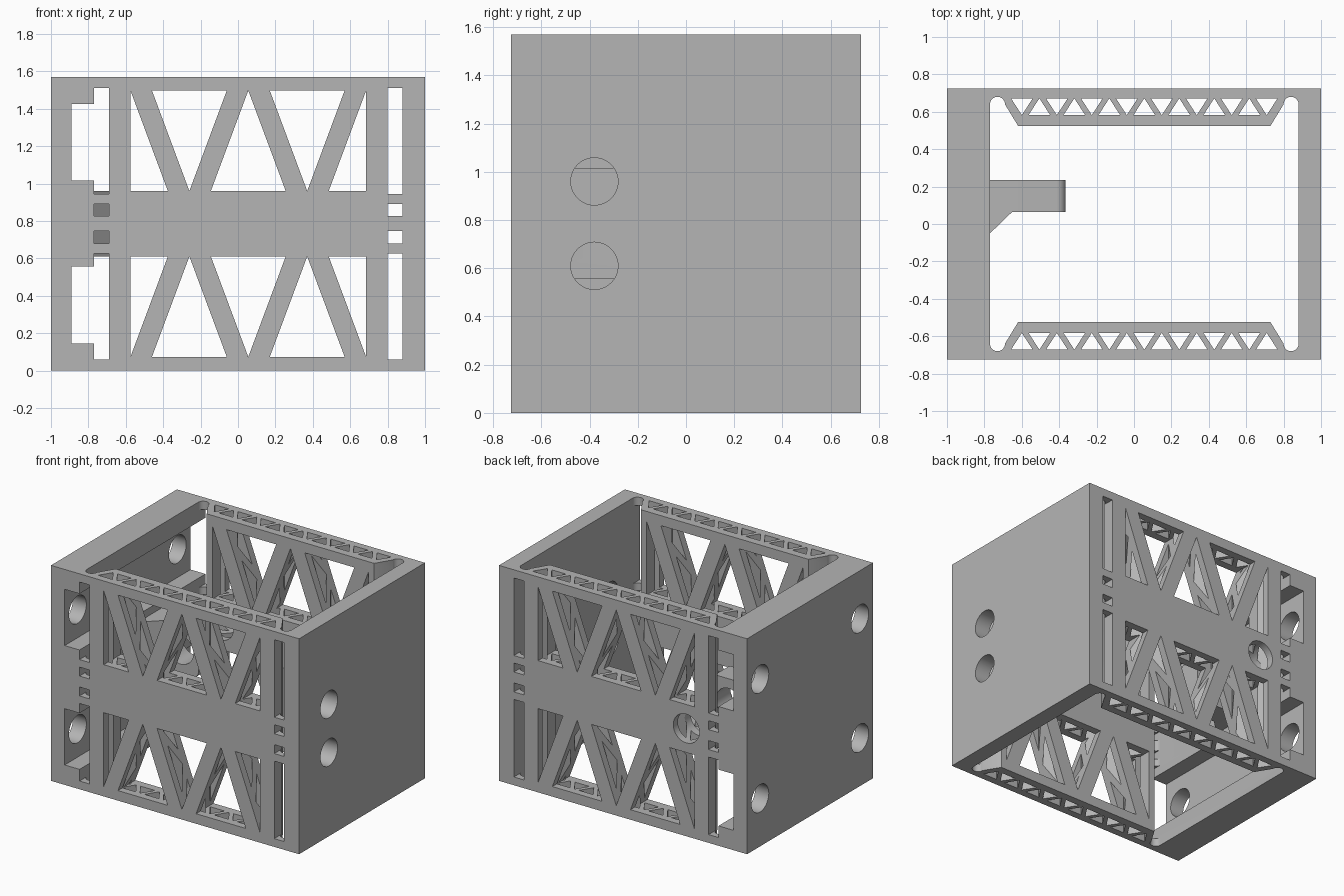
import bpy
import bmesh
import math
from mathutils import Vector

cube = bpy.data.objects.get("Cube")
if cube:
    bpy.data.objects.remove(cube)

WIDE, DEEP, TALL = 1.0, 0.725, 1.57
MID_X, MID_Z = 0.055, TALL / 2

grey = bpy.data.materials.new("plain grey")
grey.use_nodes = True
colour = (0.46, 0.46, 0.46, 1)
grey.diffuse_color = colour
grey.node_tree.nodes["Principled BSDF"].inputs["Base Color"].default_value = colour


def prism(bm, outline, axis, lo, hi):
    """Extrude a flat outline along x (points y,z), y (points x,z) or z (points x,y)."""
    place = {"x": lambda a, b, t: Vector((t, a, b)),
             "y": lambda a, b, t: Vector((a, t, b)),
             "z": lambda a, b, t: Vector((a, b, t))}[axis]
    low = [bm.verts.new(place(a, b, lo)) for a, b in outline]
    high = [bm.verts.new(place(a, b, hi)) for a, b in outline]
    faces = [bm.faces.new(low), bm.faces.new(high)]
    n = len(outline)
    for i in range(n):
        j = (i + 1) % n
        faces.append(bm.faces.new((low[i], low[j], high[j], high[i])))
    bmesh.ops.recalc_face_normals(bm, faces=faces)


def rect(a0, a1, b0, b1):
    return [(a0, b0), (a1, b0), (a1, b1), (a0, b1)]


def arc(a, b, r, start, end, steps):
    angles = [math.radians(start + (end - start) * i / steps) for i in range(steps + 1)]
    return [(a + r * math.cos(t), b + r * math.sin(t)) for t in angles]


def circle(a, b, r):
    return arc(a, b, r, 0, 360, 48)[:-1]


def make(name, parts):
    bm = bmesh.new()
    for part in parts:
        prism(bm, *part)
    mesh = bpy.data.meshes.new(name)
    bm.to_mesh(mesh)
    bm.free()
    mesh.materials.append(grey)
    obj = bpy.data.objects.new(name, mesh)
    bpy.context.collection.objects.link(obj)
    return obj


def carve(obj, cutters):
    """Subtract the cutters, keep the result and remove the cutters."""
    for cutter in cutters:
        cutter.hide_render = True
        mod = obj.modifiers.new("cut", "BOOLEAN")
        mod.operation = "DIFFERENCE"
        mod.solver = "EXACT"
        mod.object = cutter
    graph = bpy.context.evaluated_depsgraph_get()
    mesh = bpy.data.meshes.new_from_object(obj.evaluated_get(graph))
    obj.modifiers.clear()
    obj.data = mesh
    for cutter in cutters:
        bpy.data.objects.remove(cutter)


# Open cavity, with a rounded pocket in each corner
back_edge = (arc(0.84, 0.64, 0.04, 0, 180, 16) + [(0.73, 0.525), (-0.62, 0.525)]
             + arc(-0.73, 0.64, 0.04, 0, 180, 16))
front_edge = [(x, -y) for x, y in reversed(back_edge)]
cavity = make("cavity_cutter", [(back_edge + front_edge, "z", -0.1, TALL + 0.1)])

# Upright triangular voids inside the front and back walls
voids = []
pitch, half, outer, inner = 0.187, 0.058, 0.672, 0.582
for side in (-1, 1):
    for i in range(15):
        x = MID_X + (i - 7) * pitch / 2
        base, tip = (outer, inner) if i % 2 == 0 else (inner, outer)
        tri = [(x - half, side * base), (x + half, side * base), (x, side * tip)]
        voids.append((tri, "z", -0.1, TALL + 0.1))
truss = make("truss_cutter", voids)

# Triangular windows and narrow slots, mirrored about mid height
near, far = 0.175, 0.712
openings = []
for side in (-1, 1):
    def window(points):
        openings.append(([(MID_X + x, MID_Z + side * z) for x, z in points], "y", -0.8, 0.8))

    window([(-0.2, near), (0.2, near), (0, far)])
    for s in (-1, 1):
        window([(s * 0.115, far), (s * 0.515, far), (s * 0.315, near)])
        window([(s * 0.63, far), (s * 0.63, near), (s * 0.43, near)])
        for z0, z1 in ((0.04, 0.105), (0.16, 0.725)):
            window(rect(s * 0.745, s * 0.825, z0, z1))
windows = make("window_cutter", openings)

# Two channels along the thick side wall
channels = make("channel_cutter", [
    (rect(-0.89, -0.73, z - 0.205, z + 0.205), "y", -0.8, 0.8)
    for z in (0.35, 1.22)])

# Round holes: four in the thick wall, two in the thin wall, one in the back
bores = [(circle(y, z, 0.1), "x", -1.1, -0.83) for y in (-0.575, 0.575) for z in (0.35, 1.22)]
bores += [(circle(-0.38, z, 0.098), "x", 0.8, 1.1) for z in (0.61, 0.96)]
bores.append((circle(-0.51, MID_Z, 0.105), "y", 0.45, 0.8))
holes = make("hole_cutter", bores)

frame = make("frame", [(rect(-WIDE, WIDE, -DEEP, DEEP), "z", 0, TALL)])
carve(frame, [cavity, truss, windows, channels, holes])

# Inner bracket with rounded tip, gusset and a bore in line with the back hole
low, high, tip, r = 0.61, 0.96, -0.365, 0.05
plate = ([(-0.78, low)] + arc(tip - r, low + r, r, -90, 0, 10)
         + arc(tip - r, high - r, r, 0, 90, 10) + [(-0.78, high)])
bracket = make("bracket", [(plate, "y", 0.065, 0.235)])
carve(bracket, [make("bore_cutter", [(circle(-0.51, MID_Z, 0.105), "y", -0.1, 0.4)])])
gusset = make("bracket_gusset", [
    ([(-0.775, -0.05), (-0.77, -0.05), (-0.65, 0.066), (-0.775, 0.066)], "z", low, high)])

# Smooth the round parts, keep the edges sharp
for obj in (frame, bracket, gusset):
    bpy.ops.object.select_all(action="DESELECT")
    obj.select_set(True)
    bpy.context.view_layer.objects.active = obj
    bpy.ops.object.shade_smooth_by_angle(angle=math.radians(30))
